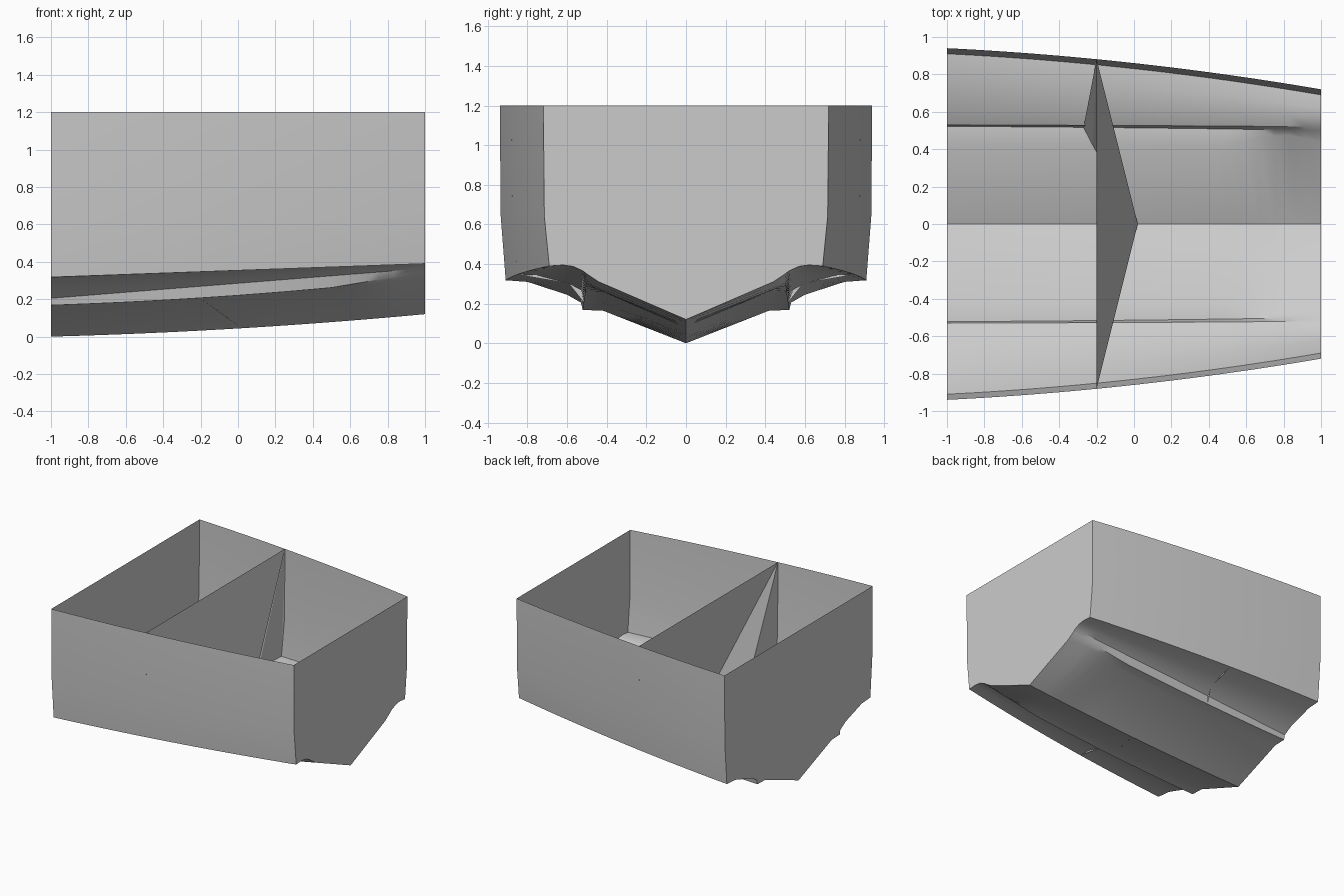
import bpy

default = bpy.data.objects.get("Cube")
if default:
    bpy.data.objects.remove(default, do_unlink=True)

grey = bpy.data.materials.new("hull grey")
grey.use_nodes = True
COLOUR = (0.6, 0.6, 0.6, 1)
grey.diffuse_color = COLOUR
grey.node_tree.nodes["Principled BSDF"].inputs["Base Color"].default_value = COLOUR

STEPS = 24
# Half sections (y, z) from keel to rim, at the wide end and the narrow end
WIDE = [(0, 0), (.42, .165), (.522, .168), (.53, .205), (.6, .245),
        (.8, .31), (.91, .318), (.935, .64), (.94, 1.2)]
NARROW = [(0, .12), (.42, .31), (.5, .35), (.52, .365), (.57, .388),
          (.62, .395), (.69, .39), (.715, .64), (.72, 1.2)]


def half_section(x):
    """Blend the two end sections, with a curved keel, rail and plan."""
    t = (x + 1) / 2
    curved = 0.45 * t + 0.55 * t * t
    points = []
    for i, ((ya, za), (yb, zb)) in enumerate(zip(WIDE, NARROW)):
        y = ya + (yb - ya) * curved
        z = za + (zb - za) * (curved if i < 2 else t)
        points.append([y, z])
    # Spray rail: flat underside that fades into the bottom
    fade = max(0, (t - 0.75) / 0.25)
    points[1][0] += 0.06 * max(0, 1 - abs(t - 0.9) / 0.15)
    points[2][1] = points[1][1] + 0.003 + 0.037 * fade
    return points


def full_section(x):
    half = half_section(x)
    left = [(x, -y, z) for y, z in reversed(half)]
    return left + [(x, y, z) for y, z in half[1:]]


def make_object(name, verts, faces, smooth=False):
    mesh = bpy.data.meshes.new(name)
    mesh.from_pydata(verts, [], faces)
    mesh.materials.append(grey)
    obj = bpy.data.objects.new(name, mesh)
    bpy.context.collection.objects.link(obj)
    if smooth:
        bpy.ops.object.select_all(action="DESELECT")
        obj.select_set(True)
        bpy.context.view_layer.objects.active = obj
        bpy.ops.object.shade_smooth_by_angle(angle=0.5)
    return obj


# Hull skin, lofted along its length
sections = [full_section(-1 + 2 * i / STEPS) for i in range(STEPS + 1)]
n = len(sections[0])
skin = [(i * n + j, i * n + j + 1, (i + 1) * n + j + 1, (i + 1) * n + j)
        for i in range(STEPS) for j in range(n - 1)]
make_object("hull_skin", [v for s in sections for v in s],
            [tuple(reversed(f)) for f in skin], smooth=True)

# Flat end panels
make_object("wide_end_panel", sections[0], [tuple(reversed(range(n)))])
make_object("narrow_end_panel", sections[-1], [tuple(range(n))])

# Slanted bulkhead reaching forward to the keel
rim_y = half_section(-0.2)[-1][0]
keel = (0.02, 0, half_section(0.02)[0][1])
corners = [(-0.2, s * rim_y, 1.2) for s in (-1, 1)]
make_object("bulkhead", corners + [keel], [(0, 2, 1)])

# Lower bulkhead gussets, fanned from each rim corner along the hull bottom
for name, s, bend in (("right_gusset", -1, (0, 0, 0, 0)),
                      ("left_gusset", 1, (-.02, -.07, -.04, -.01))):
    low = half_section(-0.2)
    feet = [(-0.2 + b, s * low[k][0], low[k][1])
            for b, k in zip(bend, (1, 2, 4, 6))]
    side = (-0.2, s * low[7][0], low[7][1])
    verts = [(-0.2, s * rim_y, 1.2), keel] + feet + [side]
    make_object(name, verts, [(0, k, k + 1) for k in range(1, len(verts) - 1)])
